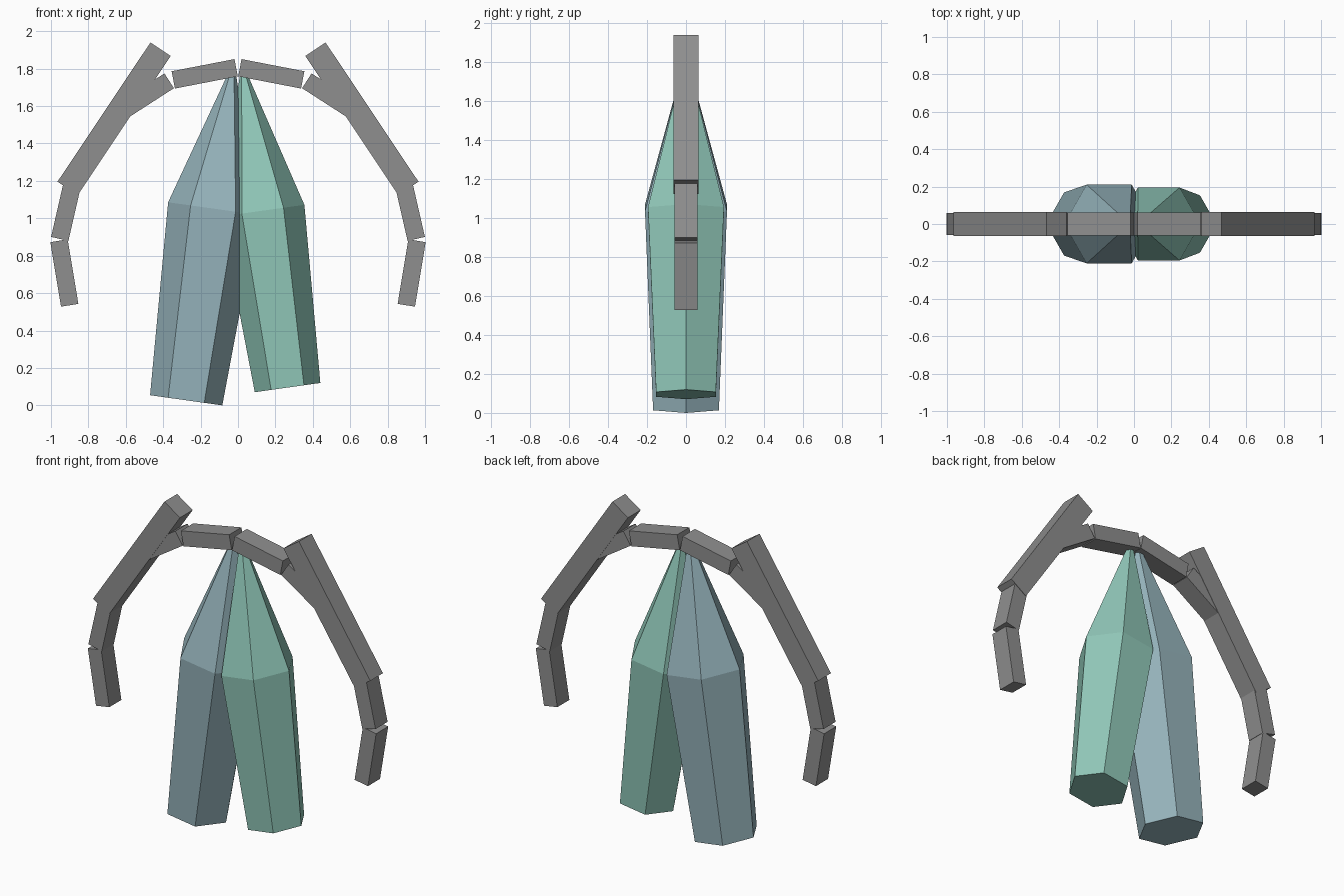
import bpy, bmesh, math
from mathutils import Vector

if "Cube" in bpy.data.objects:
    bpy.data.objects.remove(bpy.data.objects["Cube"])


def material(name, rgb):
    m = bpy.data.materials.new(name)
    m.diffuse_color = (*rgb, 1)
    m.use_nodes = True
    m.node_tree.nodes["Principled BSDF"].inputs["Base Color"].default_value = m.diffuse_color
    return m


BLUE = material("dusty blue", (0.305, 0.456, 0.503))
GREEN = material("sea green", (0.283, 0.578, 0.485))
GREY = material("mid grey", (0.275, 0.275, 0.275))


def add_object(name, bm, mat):
    bmesh.ops.recalc_face_normals(bm, faces=bm.faces)
    me = bpy.data.meshes.new(name)
    bm.to_mesh(me)
    bm.free()
    me.materials.append(mat)
    ob = bpy.data.objects.new(name, me)
    bpy.context.collection.objects.link(ob)


def loft(name, sections, mat):
    """Join rings of points and close both ends."""
    bm = bmesh.new()
    rings = [[bm.verts.new(p) for p in s] for s in sections]
    n = len(rings[0])
    for a, b in zip(rings, rings[1:]):
        for i in range(n):
            j = (i + 1) % n
            bm.faces.new((a[i], a[j], b[j], b[i]))
    bm.faces.new(rings[0])
    bm.faces.new(rings[-1])
    add_object(name, bm, mat)


def crystal(name, base, tilt, profile, mat):
    """Six-sided pointed crystal leaning sideways; profile = (length, radius)."""
    axis = Vector((math.sin(tilt), 0, math.cos(tilt)))
    side = Vector((math.cos(tilt), 0, -math.sin(tilt)))
    depth = Vector((0, 1, 0))
    sections = []
    for length, r in profile:
        c = Vector(base) + axis * length
        sections.append([c + side * r * math.cos(k * math.pi / 3)
                         + depth * r * math.sin(k * math.pi / 3) for k in range(6)])
    loft(name, sections, mat)


def bar(name, p, q, width, depth, mat):
    """Box running from p to q in the xz plane."""
    p, q = Vector((p[0], 0, p[1])), Vector((q[0], 0, q[1]))
    d = (q - p).normalized()
    side = Vector((d.z, 0, -d.x)) * width / 2
    out = Vector((0, depth / 2, 0))
    loft(name, [[c + side + out, c - side + out, c - side - out, c + side - out]
                for c in (p, q)], mat)


# Two hanging crystals
crystal("large_crystal", (-0.277, 0, 0.027), math.radians(8),
        [(0, 0.195), (1.035, 0.243), (1.75, 0.025)], BLUE)
crystal("small_crystal", (0.265, 0, 0.095), math.radians(-8),
        [(0, 0.177), (0.955, 0.225), (1.68, 0.023)], GREEN)

# Jointed frame, the same on both sides
SEGMENTS = [
    ("top_bar", (0.010, 1.805), (0.346, 1.740), 0.094, 0.122),
    ("branch", (0.368, 1.735), (0.624, 1.570), 0.094, 0.122),
    ("long_bar", (0.414, 1.904), (0.911, 1.160), 0.130, 0.126),
    ("elbow_bar", (0.882, 1.200), (0.953, 0.890), 0.095, 0.120),
    ("end_bar", (0.957, 0.880), (0.900, 0.535), 0.094, 0.120),
]
for label, s in (("right", 1), ("left", -1)):
    for name, p, q, w, d in SEGMENTS:
        bar(f"{label}_{name}", (s * p[0], p[1]), (s * q[0], q[1]), w, d, GREY)
